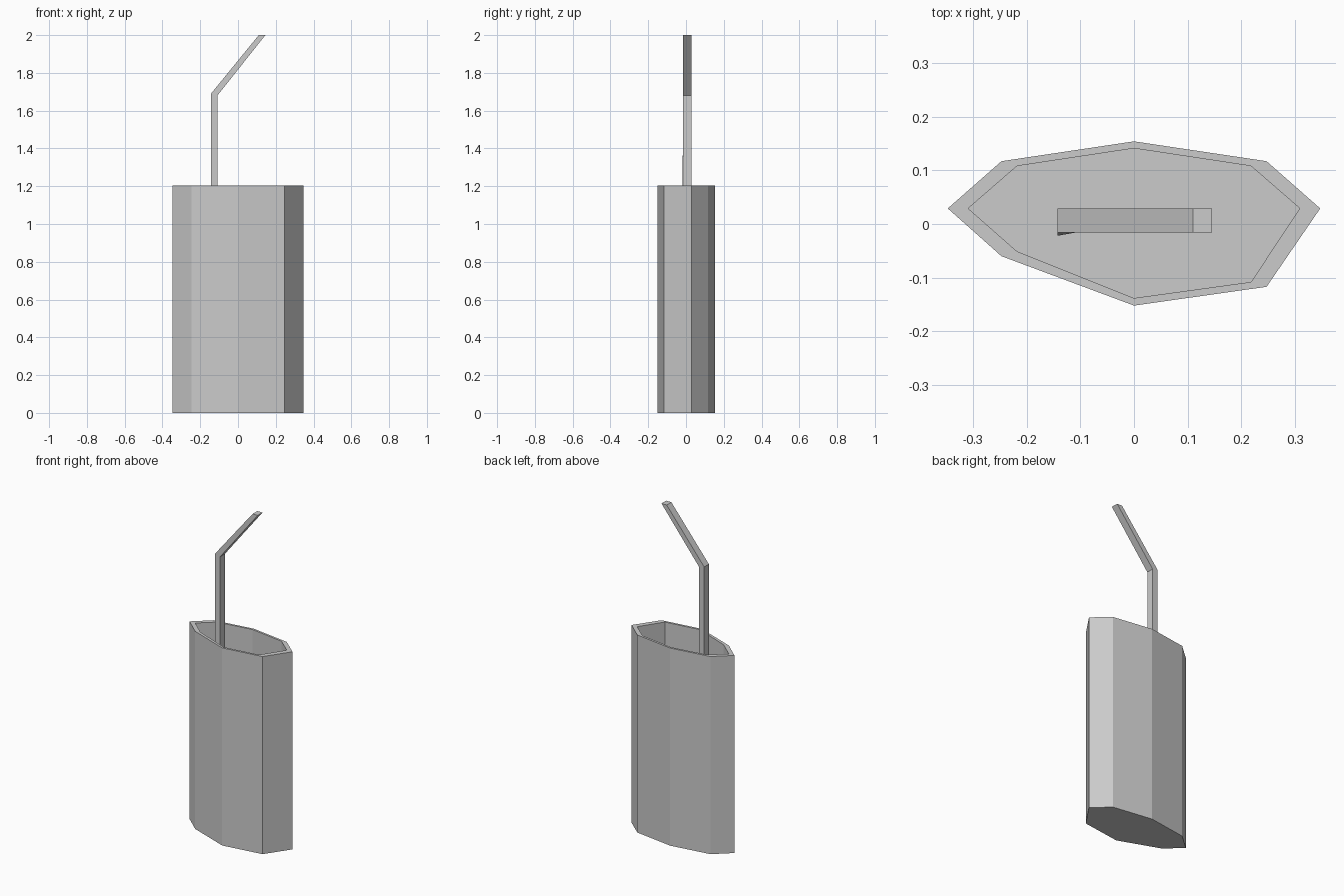
import bpy, bmesh

if "Cube" in bpy.data.objects:
    bpy.data.objects.remove(bpy.data.objects["Cube"])


def make_object(name, bm):
    bmesh.ops.recalc_face_normals(bm, faces=bm.faces)
    mesh = bpy.data.meshes.new(name)
    bm.to_mesh(mesh)
    bm.free()
    obj = bpy.data.objects.new(name, mesh)
    bpy.context.collection.objects.link(obj)
    return obj


def loft(name, rings):
    """Skin a list of equal-length rings and cap both ends."""
    bm = bmesh.new()
    loops = [[bm.verts.new(p) for p in ring] for ring in rings]
    for a, b in zip(loops, loops[1:]):
        for i in range(len(a)):
            j = (i + 1) % len(a)
            bm.faces.new((a[i], a[j], b[j], b[i]))
    bm.faces.new(loops[0])
    bm.faces.new(loops[-1])
    return make_object(name, bm)


# Cup: irregular eight-sided shell, outside up, over the rim, down inside
HEIGHT, FLOOR = 1.205, 0.05
outer = [(-0.347, 0.029), (-0.247, -0.06), (0, -0.152), (0.247, -0.117),
         (0.347, 0.029), (0.247, 0.117), (0, 0.154), (-0.247, 0.117)]
inner = [(-0.309, 0.029), (-0.218, -0.051), (0, -0.138), (0.218, -0.108),
         (0.309, 0.029), (0.218, 0.108), (0, 0.141), (-0.218, 0.108)]
loft("cup", [[(x, y, z) for x, y in outline] for outline, z in
             ((outer, 0), (outer, HEIGHT), (inner, HEIGHT), (inner, FLOOR))])

# Bent straw: square section, one foot corner pulled slightly forward
Y0, Y1 = -0.016, 0.029


def straw_ring(xl, zl, xr, zr, pull=0):
    return [(xl, Y0 - pull, zl), (xr, Y0, zr), (xr, Y1, zr), (xl, Y1, zl)]


loft("straw", [straw_ring(-0.143, 0.06, -0.109, 0.06, 0.006),
               straw_ring(-0.143, 1.69, -0.109, 1.68),
               straw_ring(0.11, 2.0, 0.145, 2.0)])
